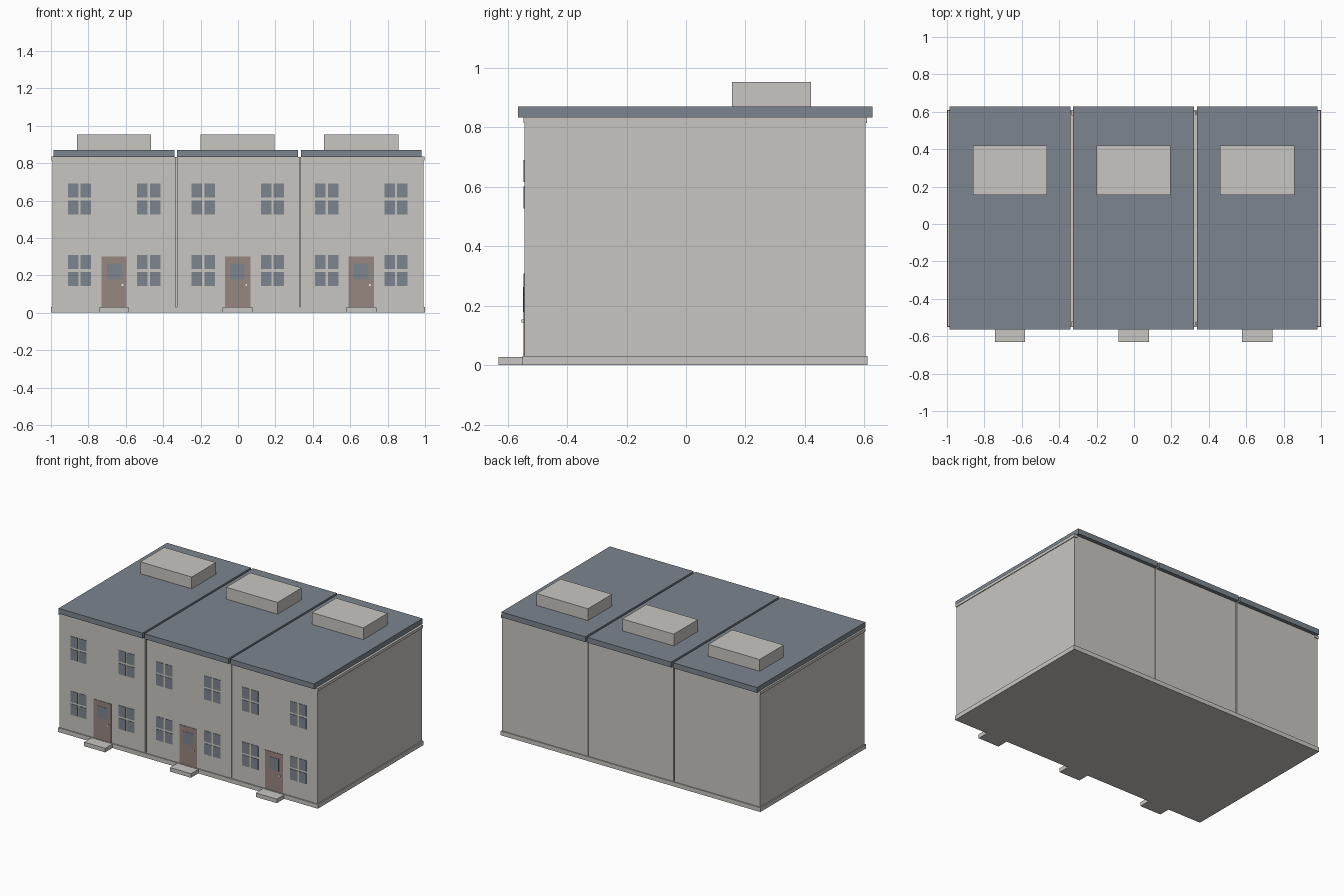
import bpy
import bmesh
from mathutils import Matrix, Vector

cube = bpy.data.objects.get("Cube")
if cube:
    bpy.data.objects.remove(cube, do_unlink=True)


def material(name, rgb):
    m = bpy.data.materials.new(name)
    m.use_nodes = True
    m.diffuse_color = (*rgb, 1)
    m.node_tree.nodes["Principled BSDF"].inputs["Base Color"].default_value = (*rgb, 1)
    return m


STONE = material("pale_stone", (0.58, 0.565, 0.535))
SLATE = material("slate_blue", (0.2, 0.235, 0.27))
WOOD = material("brown_door", (0.31, 0.24, 0.21))
KNOB = material("off_white", (0.8, 0.79, 0.76))


def boxes(name, mat, *spans):
    """One object from boxes, each given as (x0, x1), (y0, y1), (z0, z1)."""
    bm = bmesh.new()
    for span in spans:
        mid = Vector([(a + b) / 2 for a, b in span])
        size = Vector([b - a for a, b in span])
        bmesh.ops.create_cube(bm, size=1, matrix=Matrix.LocRotScale(mid, None, size))
    mesh = bpy.data.meshes.new(name)
    bm.to_mesh(mesh)
    bm.free()
    mesh.materials.append(mat)
    obj = bpy.data.objects.new(name, mesh)
    bpy.context.collection.objects.link(obj)
    return obj


FRONT, BACK = -0.543, 0.603
EAVES = 0.833
PLATE = (FRONT - 0.003, FRONT + 0.003)


def window(name, x, z):
    """Four panes either side of a narrow cross bar."""
    columns = [(x - 0.062, x - 0.006), (x + 0.006, x + 0.062)]
    rows = [(z - 0.082, z - 0.007), (z + 0.007, z + 0.082)]
    boxes(name, SLATE, *[(c, PLATE, r) for c in columns for r in rows])


# Shared plinth, and a core closing the joints between the houses
boxes("plinth", STONE, ((-1, 1), (-0.55, 0.61), (0, 0.03)))
boxes("party_wall_core", STONE, ((-0.9, 0.9), (FRONT + 0.02, BACK - 0.02), (0.02, EAVES)))

# Raised band under the eaves on both gable ends
for side, label in ((-1, "right"), (1, "left")):
    x = sorted((side * 0.97, side * 0.998))
    boxes("gable_band_" + label, STONE, (x, (-0.547, 0.608), (0.815, EAVES + 0.002)))

# Three terraced houses
walls = [(-0.993, -0.335), (-0.326, 0.329), (0.333, 0.993)]
for label, cx, wall in zip(("right", "middle", "left"), (-0.663, -0.002, 0.659), walls):
    boxes("house_walls_" + label, STONE, (wall, (FRONT, BACK), (0.02, EAVES)))
    boxes("flat_roof_" + label, SLATE,
          ((cx - 0.323, cx + 0.323), (-0.565, 0.628), (EAVES, 0.87)))
    boxes("roof_box_" + label, STONE,
          ((cx - 0.198, cx + 0.198), (0.155, 0.42), (0.865, 0.952)))
    boxes("doorstep_" + label, STONE,
          ((cx - 0.081, cx + 0.081), (-0.63, -0.54), (0, 0.028)))

    # Windows on two floors
    for dx, hand in ((-0.184, "right"), (0.186, "left")):
        window(f"lower_window_{label}_{hand}", cx + dx, 0.226)
        window(f"upper_window_{label}_{hand}", cx + dx, 0.608)

    # Front door with a glazed light and a knob
    boxes("front_door_" + label, WOOD, ((cx - 0.068, cx + 0.068), PLATE, (0.03, 0.3)))
    boxes("door_light_" + label, SLATE,
          ((cx - 0.038, cx + 0.038), (FRONT - 0.005, FRONT), (0.178, 0.262)))
    boxes("door_knob_" + label, KNOB,
          ((cx + 0.041, cx + 0.051), (FRONT - 0.01, FRONT), (0.143, 0.153)))
